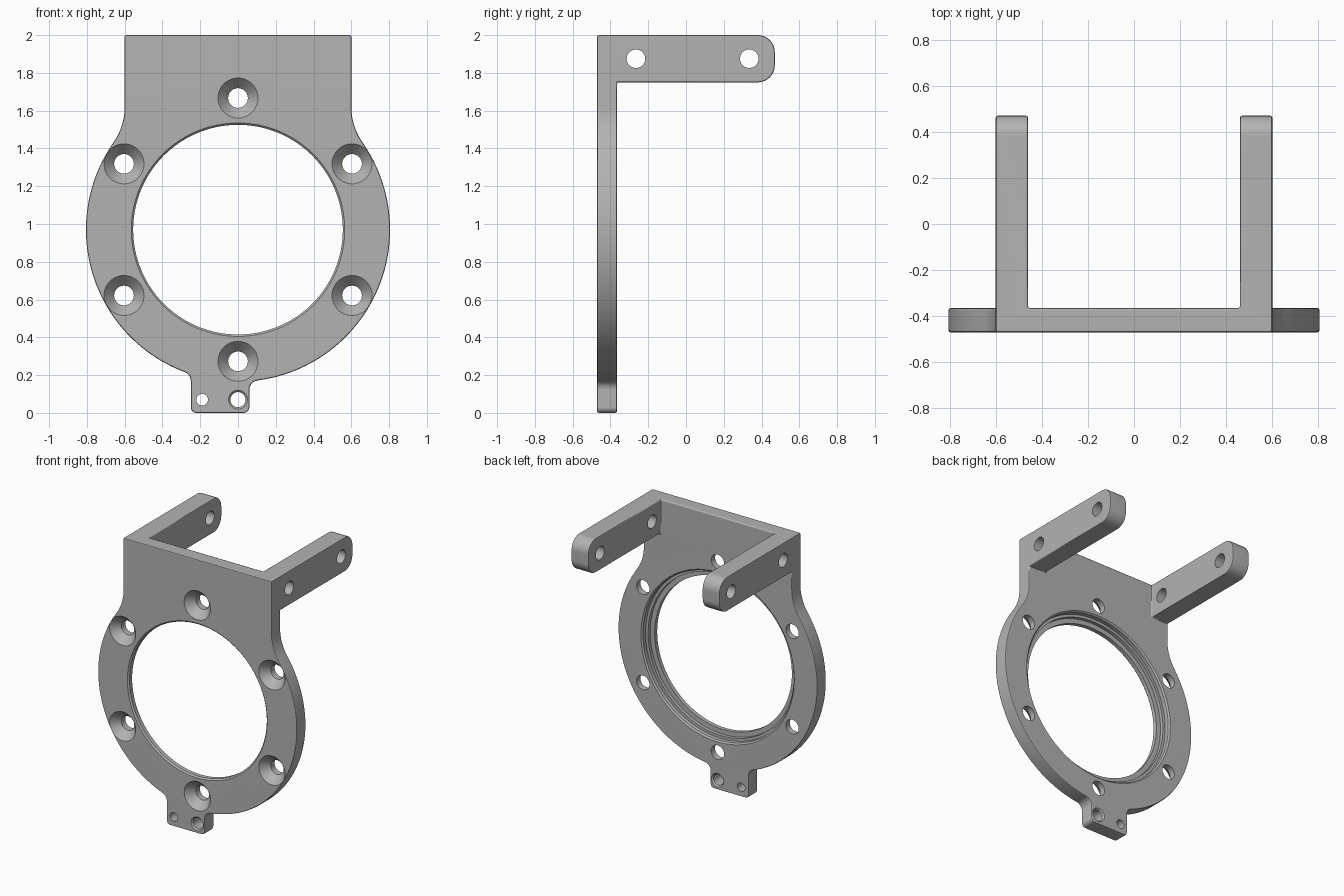
import bpy, bmesh
from math import sin, cos, sqrt, atan2, degrees, radians, tau
from mathutils import Vector

if "Cube" in bpy.data.objects:
    bpy.data.objects.remove(bpy.data.objects["Cube"], do_unlink=True)

RING_Z, RING_R = 0.97, 0.805          # ring centre height and outer radius
FRONT, BACK, END = -0.47, -0.365, 0.47  # plate faces and arm tips
HALF, INNER = 0.6, 0.46               # arm outer and inner faces

grey = bpy.data.materials.new("grey")
grey.use_nodes = True
grey.diffuse_color = (0.45, 0.45, 0.45, 1)
grey.node_tree.nodes["Principled BSDF"].inputs["Base Color"].default_value = grey.diffuse_color


def arc(cx, cz, r, a0, a1, n):
    """Points on an arc, angles in degrees."""
    return [(cx + r * cos(radians(a0 + (a1 - a0) * i / n)),
             cz + r * sin(radians(a0 + (a1 - a0) * i / n))) for i in range(n + 1)]


def blend(x, r, side, up):
    """Centre and ring angle of a fillet between a vertical edge and the ring."""
    cx = x + side * r
    dz = up * sqrt((RING_R + r) ** 2 - cx ** 2)
    return cx, RING_Z + dz, degrees(atan2(dz, cx))


def make_object(name, bm):
    bmesh.ops.recalc_face_normals(bm, faces=bm.faces)
    mesh = bpy.data.meshes.new(name)
    bm.to_mesh(mesh)
    bm.free()
    mesh.materials.append(grey)
    ob = bpy.data.objects.new(name, mesh)
    bpy.context.collection.objects.link(ob)
    return ob


def extrude(name, points, place, vector):
    """Solid from a flat outline."""
    bm = bmesh.new()
    face = bm.faces.new([bm.verts.new(place(a, b)) for a, b in points])
    new = bmesh.ops.extrude_face_region(bm, geom=[face])["geom"]
    bmesh.ops.translate(bm, vec=Vector(vector),
                        verts=[v for v in new if isinstance(v, bmesh.types.BMVert)])
    return make_object(name, bm)


def lathe(name, profile, place, n=40):
    """Closed turned solid from (radius, depth) pairs."""
    bm = bmesh.new()
    rings = [[bm.verts.new(place(r * cos(tau * i / n), r * sin(tau * i / n), d))
              for i in range(n)] for r, d in profile]
    for a, b in zip(rings, rings[1:]):
        for i in range(n):
            bm.faces.new((a[i], a[(i + 1) % n], b[(i + 1) % n], b[i]))
    bm.faces.new(rings[0])
    bm.faces.new(rings[-1])
    return make_object(name, bm)


helpers = []


def combine(ob, other, operation):
    mod = ob.modifiers.new(operation.lower(), 'BOOLEAN')
    mod.operation, mod.solver, mod.object = operation, 'EXACT', other
    other.hide_render = True
    helpers.append(other)


# Front outline: tab, ring and square neck
rx, rz, ra = blend(0.06, 0.05, 1, -1)
lx, lz, la = blend(-0.25, 0.05, -1, -1)
nx, nz, na = blend(HALF, 0.33, 1, 1)
outline = arc(-0.22, 0.03, 0.03, 180, 270, 6) + arc(0.03, 0.03, 0.03, 270, 360, 6)
outline += arc(rx, rz, 0.05, 180, ra + 180, 8)
outline += arc(0, RING_Z, RING_R, ra, na, 44)[1:]
outline += arc(nx, nz, 0.33, na + 180, 180, 10)[1:]
outline += [(HALF, 2.1), (-HALF, 2.1)]
outline += arc(-nx, nz, 0.33, 0, -na, 10)
outline += arc(0, RING_Z, RING_R, 180 - na, la + 360, 40)[1:]
outline += arc(lx, lz, 0.05, la + 180, 0, 8)[1:]
bracket = extrude("bracket", outline, lambda x, z: (x, -0.6, z), (0, 1.2, 0))

# Side outline: plate with rounded arms
side = [(FRONT, -0.1), (BACK, -0.1), (BACK, 1.75)]
side += arc(END - 0.09, 1.84, 0.09, -90, 0, 10) + arc(END - 0.09, 1.91, 0.09, 0, 90, 10)
side += [(FRONT, 2)]
combine(bracket, extrude("side_shape", side, lambda y, z: (-1, y, z), (2, 0, 0)), 'INTERSECT')

# Space between the arms
gap = [(-INNER, BACK), (INNER, BACK), (INNER, 0.7), (-INNER, 0.7)]
combine(bracket, extrude("arm_gap", gap, lambda x, y: (x, y, 1.6), (0, 0, 0.6)), 'DIFFERENCE')

# Softened outer edges
flat = bracket.modifiers.new("clean", 'DECIMATE')
flat.decimate_type, flat.angle_limit = 'DISSOLVE', radians(0.5)
soft = bracket.modifiers.new("soft_edges", 'BEVEL')
soft.width, soft.segments = 0.009, 2
soft.limit_method, soft.angle_limit = 'ANGLE', radians(50)
soft.use_clamp_overlap = False


def plate_hole(name, profile, x, z, n=40):
    combine(bracket, lathe(name, profile, lambda u, v, d: (x + u, d, z + v), n), 'DIFFERENCE')


# Stepped central opening
plate_hole("opening", [(0.565, -0.5), (0.565, FRONT), (0.555, FRONT + 0.01), (0.555, -0.43),
                       (0.59, -0.43), (0.59, -0.405), (0.61, -0.405), (0.61, BACK - 0.01),
                       (0.62, BACK), (0.62, -0.3)], 0, RING_Z, 120)

# Six countersunk screw holes
for i in range(6):
    a = radians(30 + 60 * i)
    plate_hole("screw_hole", [(0.106, -0.5), (0.106, FRONT), (0.052, FRONT + 0.06), (0.052, -0.3)],
               0.697 * cos(a), RING_Z + 0.697 * sin(a))

# Tab holes
plate_hole("tab_hole_small", [(0.031, -0.5), (0.031, -0.3)], -0.19, 0.07, 24)
plate_hole("tab_hole_large", [(0.05, -0.5), (0.05, FRONT), (0.04, FRONT + 0.01), (0.04, BACK - 0.01),
                              (0.05, BACK), (0.05, -0.3)], 0, 0.07, 32)

# Cross holes through both arms
for y in (-0.265, 0.335):
    combine(bracket, lathe("arm_hole", [(0.049, -0.8), (0.049, 0.8)],
                           lambda u, v, d: (d, y + u, 1.875 + v)), 'DIFFERENCE')

# Apply the cuts, drop the helpers, smooth the round surfaces
bpy.ops.object.select_all(action='DESELECT')
bracket.select_set(True)
bpy.context.view_layer.objects.active = bracket
bpy.ops.object.convert(target='MESH')
for ob in helpers:
    bpy.data.objects.remove(ob, do_unlink=True)
bpy.ops.object.shade_smooth_by_angle(angle=radians(35))
bracket.modifiers.new("even_normals", 'WEIGHTED_NORMAL').keep_sharp = True
